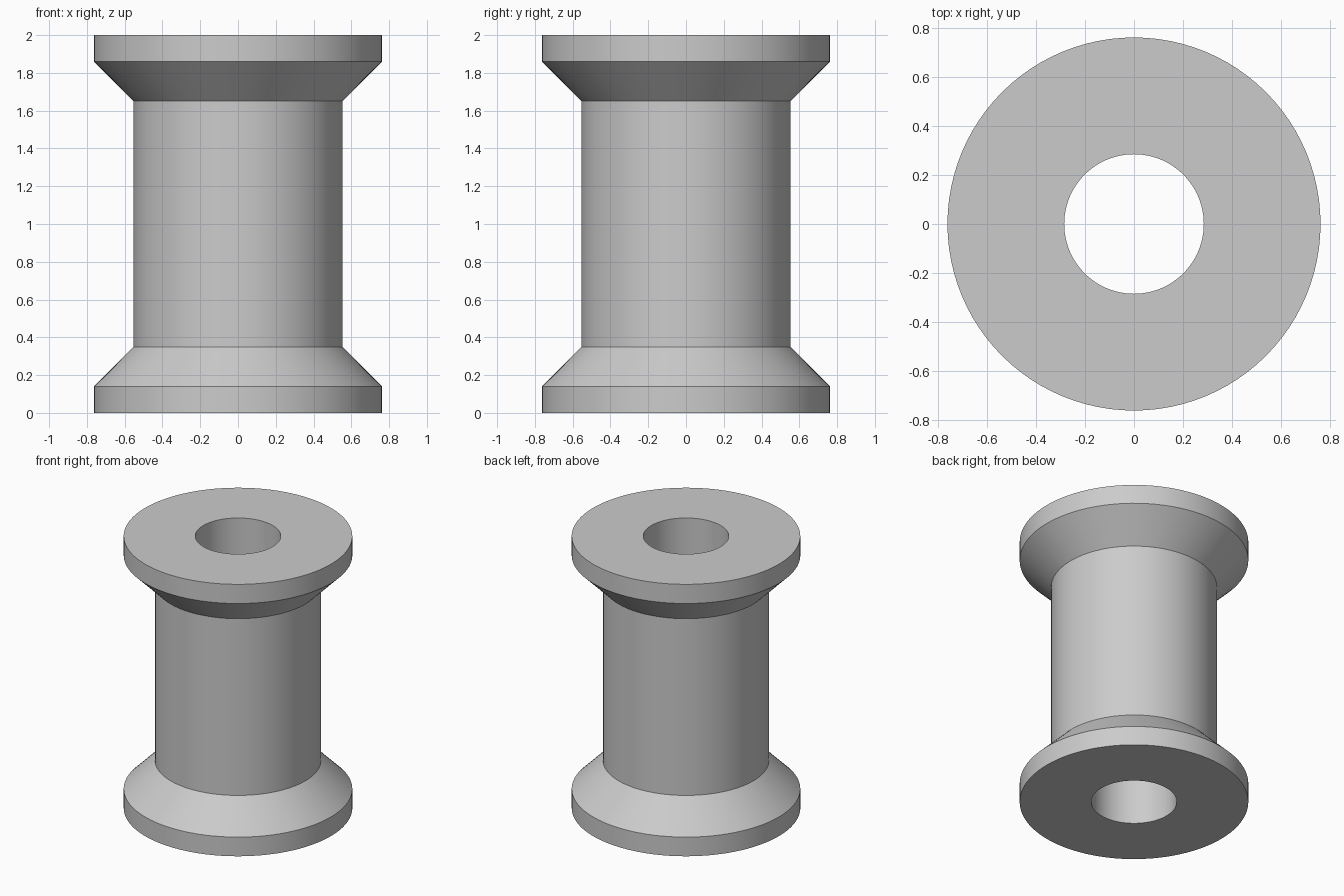
import bpy
import bmesh
from math import cos, sin, tau

cube = bpy.data.objects.get("Cube")
if cube:
    bpy.data.objects.remove(cube, do_unlink=True)

SEGMENTS = 96
HEIGHT = 2.0
RIM_RADIUS, CORE_RADIUS, HOLE_RADIUS = 0.762, 0.553, 0.285
RIM_TOP, CONE_TOP = 0.141, 0.35

# Single grey material
grey = bpy.data.materials.new("plain grey")
grey.use_nodes = True
colour = (0.6, 0.6, 0.6, 1)
grey.diffuse_color = colour
grey.node_tree.nodes["Principled BSDF"].inputs["Base Color"].default_value = colour


def lathe(name, profile):
    """Revolve a closed (radius, height) profile about the z axis."""
    bm = bmesh.new()
    rings = [[bm.verts.new((r * cos(tau * i / SEGMENTS), r * sin(tau * i / SEGMENTS), z))
              for i in range(SEGMENTS)] for r, z in profile]
    for lower, upper in zip(rings, rings[1:] + rings[:1]):
        for i in range(SEGMENTS):
            j = (i + 1) % SEGMENTS
            bm.faces.new((lower[i], lower[j], upper[j], upper[i]))
    bmesh.ops.recalc_face_normals(bm, faces=bm.faces)
    mesh = bpy.data.meshes.new(name)
    bm.to_mesh(mesh)
    bm.free()
    mesh.materials.append(grey)
    obj = bpy.data.objects.new(name, mesh)
    bpy.context.collection.objects.link(obj)
    return obj


# Lower half profile, from the hole outwards, then mirrored for the upper half
lower_half = [(HOLE_RADIUS, 0), (RIM_RADIUS, 0), (RIM_RADIUS, RIM_TOP), (CORE_RADIUS, CONE_TOP)]
upper_half = [(r, HEIGHT - z) for r, z in reversed(lower_half)]
spool = lathe("spool", lower_half + upper_half)

# Smooth round walls with crisp rims
bpy.ops.object.select_all(action="DESELECT")
spool.select_set(True)
bpy.context.view_layer.objects.active = spool
bpy.ops.object.shade_smooth_by_angle(angle=0.52)
